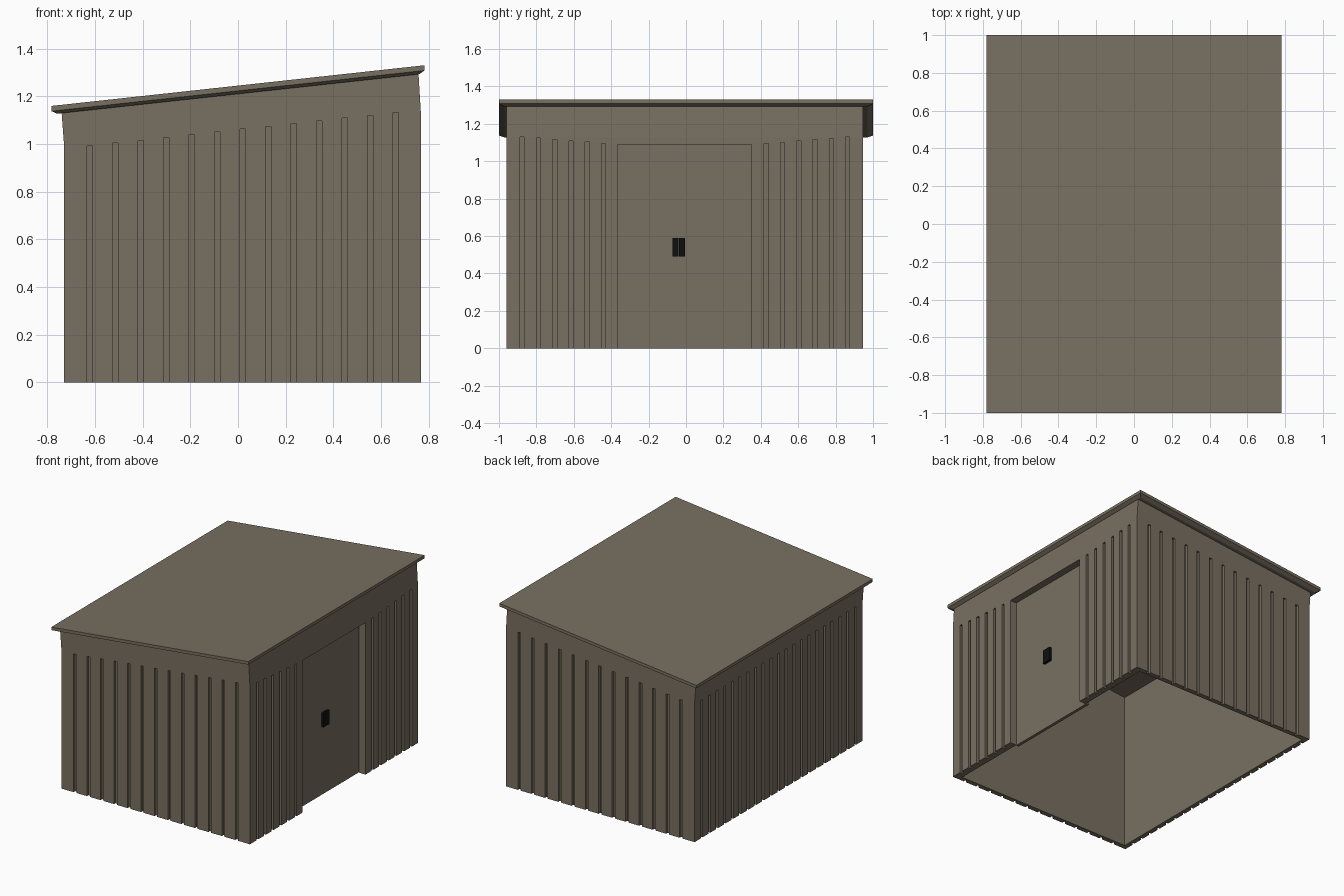
import bpy, bmesh

if "Cube" in bpy.data.objects:
    bpy.data.objects.remove(bpy.data.objects["Cube"])


def material(name, rgb):
    m = bpy.data.materials.new(name)
    m.diffuse_color = (*rgb, 1)
    m.use_nodes = True
    m.node_tree.nodes["Principled BSDF"].inputs["Base Color"].default_value = m.diffuse_color
    return m


CLAD = material("warm_grey", (0.19, 0.16, 0.12))
BLACK = material("black", (0.005, 0.005, 0.005))


def slope(x):
    return 1.245 + 0.109 * x


def finish(name, bm, mat=None):
    bmesh.ops.recalc_face_normals(bm, faces=bm.faces)
    me = bpy.data.meshes.new(name)
    bm.to_mesh(me)
    bm.free()
    ob = bpy.data.objects.new(name, me)
    bpy.context.collection.objects.link(ob)
    if mat:
        me.materials.append(mat)
    return ob


def add_box(bm, x0, x1, y0, y1, z0, z1):
    vs = bmesh.ops.create_cube(bm, size=1)["verts"]
    for v in vs:
        v.co = (x1 if v.co.x > 0 else x0,
                y1 if v.co.y > 0 else y0,
                z1 if v.co.z > 0 else z0)


def add_loft(bm, loops):
    rings = [[bm.verts.new(p) for p in loop] for loop in loops]
    n = len(rings[0])
    for a, b in zip(rings, rings[1:]):
        for i in range(n):
            j = (i + 1) % n
            bm.faces.new((a[i], a[j], b[j], b[i]))
    bm.faces.new(rings[0])
    bm.faces.new(rings[-1])


def prism(bm, profile, y0, y1):
    add_loft(bm, [[(x, y, z) for x, z in profile] for y in (y0, y1)])


# Solid wall block with a sloped top
bm = bmesh.new()
prism(bm, [(-0.73, 0), (0.767, 0), (0.767, 1.13), (0.757, slope(0.757) - 0.03),
           (-0.74, slope(-0.74) - 0.03), (-0.73, 1.0)], -0.96, 0.945)
walls = finish("walls", bm, CLAD)

# Hollow interior, open at the bottom
bm = bmesh.new()
prism(bm, [(-0.695, -0.1), (0.715, -0.1), (0.715, 1.5), (-0.695, 1.5)], -0.925, 0.91)
interior = finish("interior_cutter", bm)

# Door opening
bm = bmesh.new()
add_box(bm, 0.6, 0.9, -0.365, 0.35, -0.1, 1.09)
opening = finish("door_opening_cutter", bm)

# Vertical cladding grooves on all four sides
bm = bmesh.new()
W, D = 0.011, 0.018
for i in range(13):
    x = -0.622 + i * 0.107
    for y0, y1 in ((-1.1, -0.96 + D), (0.945 - D, 1.1)):
        add_box(bm, x - W, x + W, y0, y1, -0.1, 1.06 + 0.109 * x)
for i in range(21):
    y = -0.876 + i * 0.087
    add_box(bm, -0.9, -0.73 + D, y - W, y + W, -0.1, 0.99)
    if abs(y) > 0.4:
        add_box(bm, 0.767 - D, 0.9, y - W, y + W, -0.1, 1.06 + 0.08 * abs(y))
grooves = finish("groove_cutter", bm)

for cutter in (interior, opening, grooves):
    mod = walls.modifiers.new(cutter.name, "BOOLEAN")
    mod.operation = "DIFFERENCE"
    mod.solver = "EXACT"
    mod.object = cutter
    cutter.hide_render = True
    cutter.hide_viewport = True

# Overhanging roof slab with a chamfered underside
bm = bmesh.new()
add_loft(bm, [[(x, y, slope(x) + off) for x, y in
               ((-hx, -hy), (hx, -hy), (hx, hy), (-hx, hy))]
              for hx, hy, off in ((0.782, 1.0, 0), (0.782, 1.0, -0.022), (0.76, 0.97, -0.035))])
finish("roof", bm, CLAD)

# Recessed door
bm = bmesh.new()
add_box(bm, 0.69, 0.712, -0.37, 0.355, 0, 1.1)
finish("door", bm, CLAD)

# Pair of handles
for name, y in (("left_handle", -0.057), ("right_handle", -0.022)):
    bm = bmesh.new()
    add_box(bm, 0.705, 0.73, y - 0.016, y + 0.016, 0.49, 0.59)
    finish(name, bm, BLACK)
